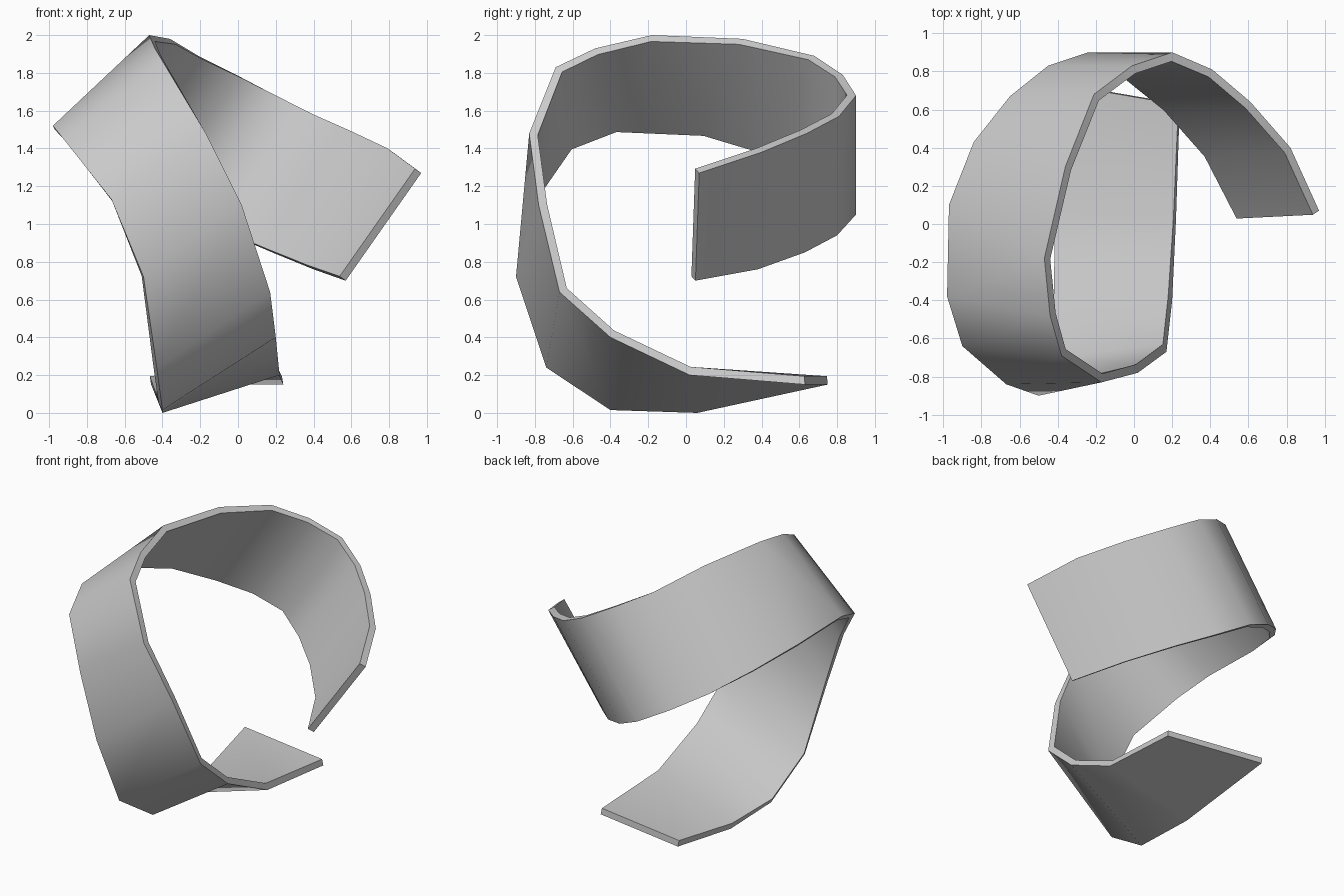
import bpy
import math

# Outer edges of the twisting band, (upper rail), (lower rail), station by station
stations = [
    ((0.97, 0.07, 1.27), (0.57, 0.05, 0.70)),
    ((0.82, 0.40, 1.38), (0.40, 0.38, 0.76)),
    ((0.61, 0.64, 1.48), (0.18, 0.63, 0.85)),
    ((0.41, 0.81, 1.57), (-0.03, 0.80, 0.94)),
    ((0.20, 0.90, 1.68), (-0.24, 0.90, 1.05)),
    ((-0.01, 0.83, 1.79), (-0.45, 0.83, 1.16)),
    ((-0.21, 0.68, 1.89), (-0.65, 0.67, 1.27)),
    ((-0.36, 0.30, 1.98), (-0.84, 0.43, 1.40)),
    ((-0.47, -0.18, 2.00), (-0.97, 0.10, 1.50)),
    ((-0.44, -0.48, 1.93), (-0.98, -0.38, 1.52)),
    ((-0.38, -0.69, 1.83), (-0.90, -0.64, 1.42)),
    ((-0.17, -0.83, 1.48), (-0.67, -0.84, 1.13)),
    ((0.02, -0.78, 1.10), (-0.50, -0.90, 0.72)),
    ((0.17, -0.67, 0.64), (-0.43, -0.74, 0.24)),
    ((0.20, -0.40, 0.40), (-0.40, -0.40, 0.015)),
    ((0.22, 0.02, 0.20), (-0.40, 0.06, 0.0)),
    ((0.24, 0.63, 0.15), (-0.46, 0.75, 0.15)),
]

# Band surface: one quad between neighbouring stations
verts = [p for pair in stations for p in pair]
faces = [(2 * i, 2 * i + 1, 2 * i + 3, 2 * i + 2) for i in range(len(stations) - 1)]
mesh = bpy.data.meshes.new("twisted_band")
mesh.from_pydata(verts, [], faces)
band = bpy.data.objects.new("twisted_band", mesh)
bpy.context.collection.objects.link(band)

# Thickness grows inward from the outer surface
solid = band.modifiers.new("thickness", "SOLIDIFY")
solid.thickness = 0.045
solid.offset = -1
solid.use_even_offset = True

bpy.context.view_layer.objects.active = band
band.select_set(True)
bpy.ops.object.modifier_apply(modifier=solid.name)
bpy.ops.object.shade_smooth_by_angle(angle=math.radians(55))
